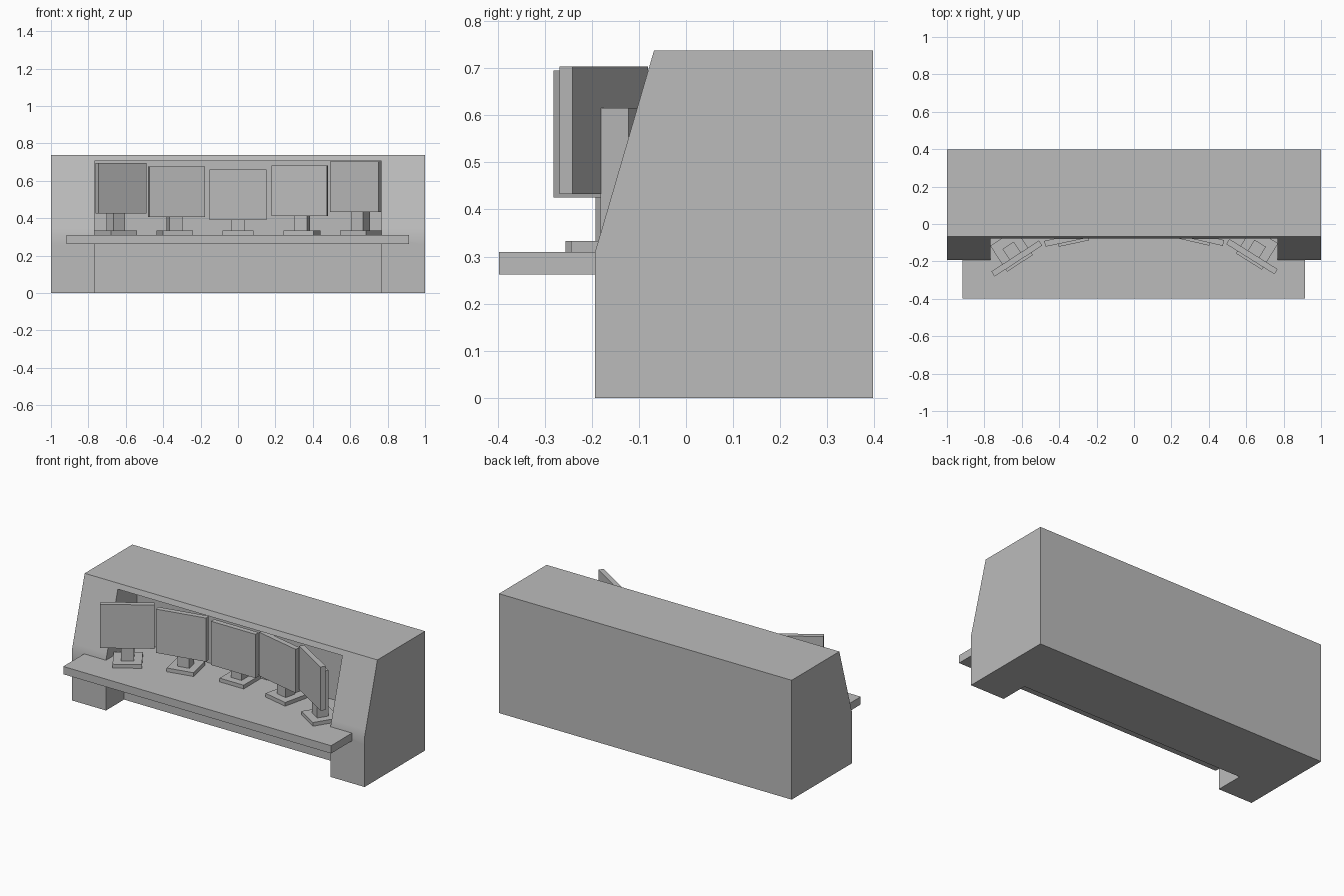
import bpy
import bmesh
from math import radians
from mathutils import Matrix, Vector

cube = bpy.data.objects.get("Cube")
if cube:
    bpy.data.objects.remove(cube, do_unlink=True)

grey = bpy.data.materials.new("plain_grey")
grey.use_nodes = True
color = (0.5, 0.5, 0.5, 1)
grey.diffuse_color = color
grey.node_tree.nodes["Principled BSDF"].inputs["Base Color"].default_value = color


def finish(name, bm):
    mesh = bpy.data.meshes.new(name)
    bmesh.ops.recalc_face_normals(bm, faces=bm.faces)
    bm.to_mesh(mesh)
    bm.free()
    mesh.materials.append(grey)
    obj = bpy.data.objects.new(name, mesh)
    bpy.context.collection.objects.link(obj)
    return obj


def box(name, low, high, place=Matrix()):
    low, high = Vector(low), Vector(high)
    bm = bmesh.new()
    size = Matrix.Diagonal((*(high - low), 1))
    bmesh.ops.create_cube(bm, size=1, matrix=Matrix.Translation((low + high) / 2) @ size)
    obj = finish(name, bm)
    obj.matrix_world = place
    return obj


def extrude_x(name, profile, half):
    bm = bmesh.new()
    face = bm.faces.new([bm.verts.new((-half, y, z)) for y, z in profile])
    moved = bmesh.ops.extrude_face_region(bm, geom=[face])["geom"]
    verts = [v for v in moved if isinstance(v, bmesh.types.BMVert)]
    bmesh.ops.translate(bm, vec=(2 * half, 0, 0), verts=verts)
    return finish(name, bm)


# Cabinet: sloped front, softly shaded bend
cabinet = extrude_x("cabinet", [
    (-0.193, 0), (-0.193, 0.26), (-0.193, 0.31), (-0.181, 0.35),
    (-0.068, 0.737), (0.397, 0.737), (0.397, 0)], 1)

# Openings above and below the desk
cutters = [
    box("upper_opening_cutter", (-0.767, -0.5, 0.28), (0.767, 0.11, 0.705)),
    box("knee_space_cutter", (-0.767, -0.5, -0.1), (0.767, -0.017, 0.30)),
]
bpy.context.view_layer.objects.active = cabinet
for cutter in cutters:
    cutter.hide_render = True
    cut = cabinet.modifiers.new("opening", "BOOLEAN")
    cut.object = cutter
    cut.operation = "DIFFERENCE"
    cut.solver = "EXACT"
    bpy.ops.object.modifier_apply(modifier=cut.name)
    bpy.data.objects.remove(cutter, do_unlink=True)

bpy.ops.object.select_all(action="DESELECT")
cabinet.select_set(True)
bpy.ops.object.shade_smooth_by_angle(angle=radians(30))

# Desk
DESK_TOP = 0.31
box("desk", (-0.916, -0.397, 0.262), (0.914, 0.115, DESK_TOP))


# Monitors: local origin is the middle of the screen front at desk height
def monitor(name, x, y, turn, bottom, height=0.27):
    place = Matrix.Translation((x, y, DESK_TOP)) @ Matrix.Rotation(radians(turn), 4, "Z")
    low = bottom - DESK_TOP
    top = low + height
    box(name + "_screen", (-0.152, 0, low), (0.152, 0.032, top), place)
    box(name + "_stand", (-0.036, 0.030, 0), (0.036, 0.10, top - 0.088), place)
    box(name + "_base", (-0.082, -0.015, 0), (0.082, 0.15, 0.023), place)


monitor("far_right_monitor", -0.618, -0.198, 33, 0.425)
monitor("right_monitor", -0.325, -0.09, 12, 0.407)
monitor("middle_monitor", 0, -0.047, 0, 0.39)
monitor("left_monitor", 0.327, -0.083, -13, 0.411)
monitor("far_left_monitor", 0.622, -0.188, -32, 0.433)
